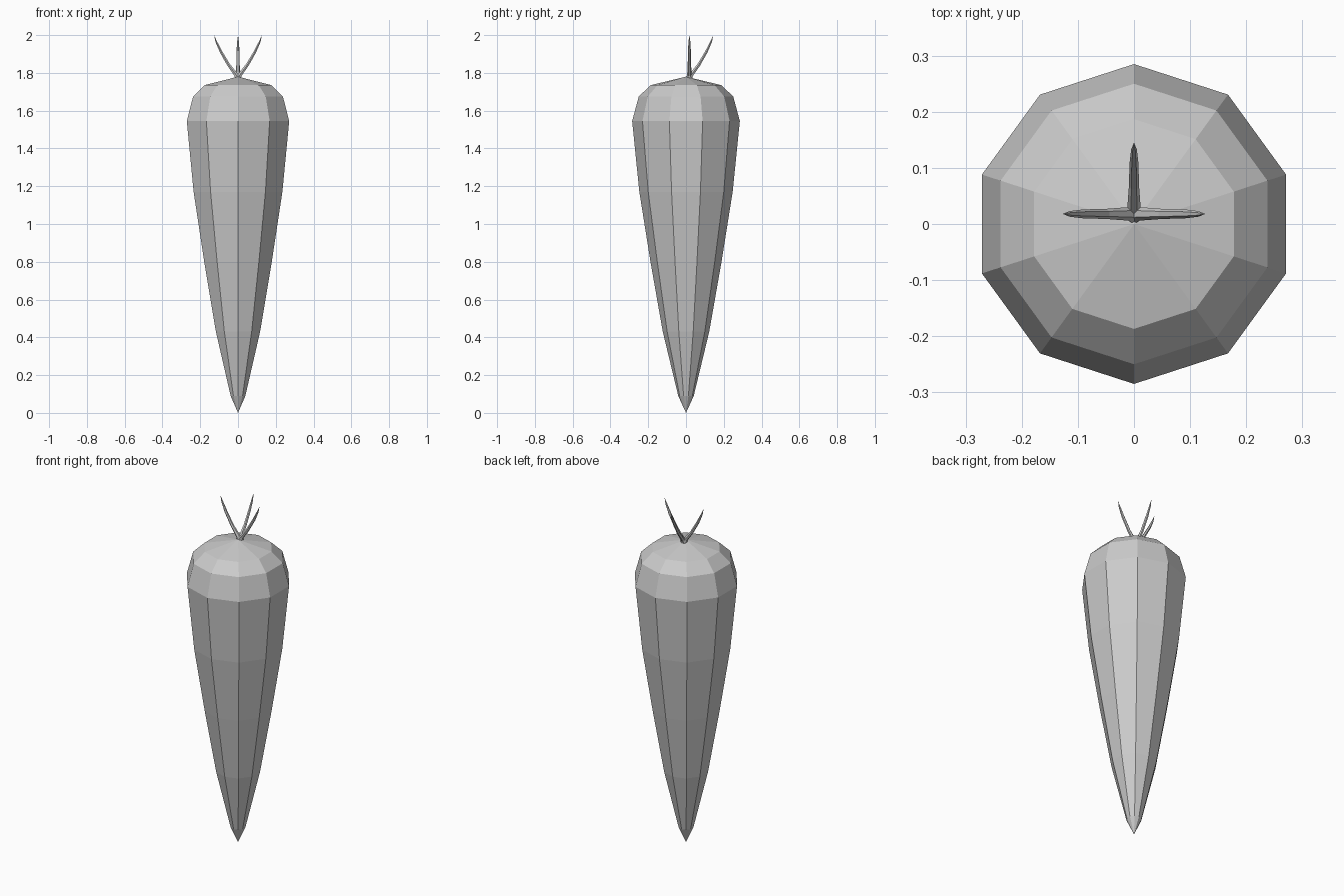
import bpy, bmesh
from math import sin, cos, pi, radians
from mathutils import Vector, Matrix

if "Cube" in bpy.data.objects:
    bpy.data.objects.remove(bpy.data.objects["Cube"])


def loft(name, rings):
    """Skin a list of vertex rings; a one-point ring closes to a tip."""
    bm = bmesh.new()
    rows = [[bm.verts.new(p) for p in ring] for ring in rings]
    for a, b in zip(rows, rows[1:]):
        n = max(len(a), len(b))
        for i in range(n):
            j = (i + 1) % n
            quad = [a[i % len(a)], a[j % len(a)], b[j % len(b)], b[i % len(b)]]
            bm.faces.new(list(dict.fromkeys(quad)))
    if len(rows[0]) > 2:
        bm.faces.new(rows[0][::-1])
    bmesh.ops.recalc_face_normals(bm, faces=bm.faces)
    mesh = bpy.data.meshes.new(name)
    bm.to_mesh(mesh)
    bm.free()
    obj = bpy.data.objects.new(name, mesh)
    bpy.context.collection.objects.link(obj)
    return obj


def ring(centre, u, v, r, n):
    if r == 0:
        return [centre]
    return [centre + r * (cos(pi / 2 + 2 * pi * i / n) * u + sin(pi / 2 + 2 * pi * i / n) * v)
            for i in range(n)]


X, Y = Vector((1, 0, 0)), Vector((0, 1, 0))

# Ten-sided tapering root with domed crown: (radius, height)
profile = [(0, 0), (0.041, 0.09), (0.123, 0.43), (0.188, 0.8), (0.247, 1.17),
           (0.285, 1.545), (0.25, 1.675), (0.187, 1.735), (0, 1.78)]
loft("carrot_root", [ring(Vector((0, 0, z)), X, Y, r, 10) for r, z in profile])

# Thin curved stalks: (outward distance, height, radius)
path = [(0, 1.772, 0.018), (0.01, 1.79, 0.012), (0.05, 1.843, 0.009),
        (0.09, 1.912, 0.008), (0.115, 1.965, 0.005), (0.127, 2.0, 0)]
pts = [Vector((d, 0, z)) for d, z, r in path]
for name, angle in (("stalk_right", 0), ("stalk_back", 90), ("stalk_left", 180)):
    rings = []
    for i, p in enumerate(pts):
        t = (pts[min(i + 1, len(pts) - 1)] - pts[max(i - 1, 0)]).normalized()
        if i == 0:
            t = Vector((0, 0, 1))
        rings.append(ring(p, Y.cross(t), Y, path[i][2], 6))
    stalk = loft(name, rings)
    stalk.data.transform(Matrix.Translation((0, 0.018, 0)) @ Matrix.Rotation(radians(angle), 4, 'Z'))
